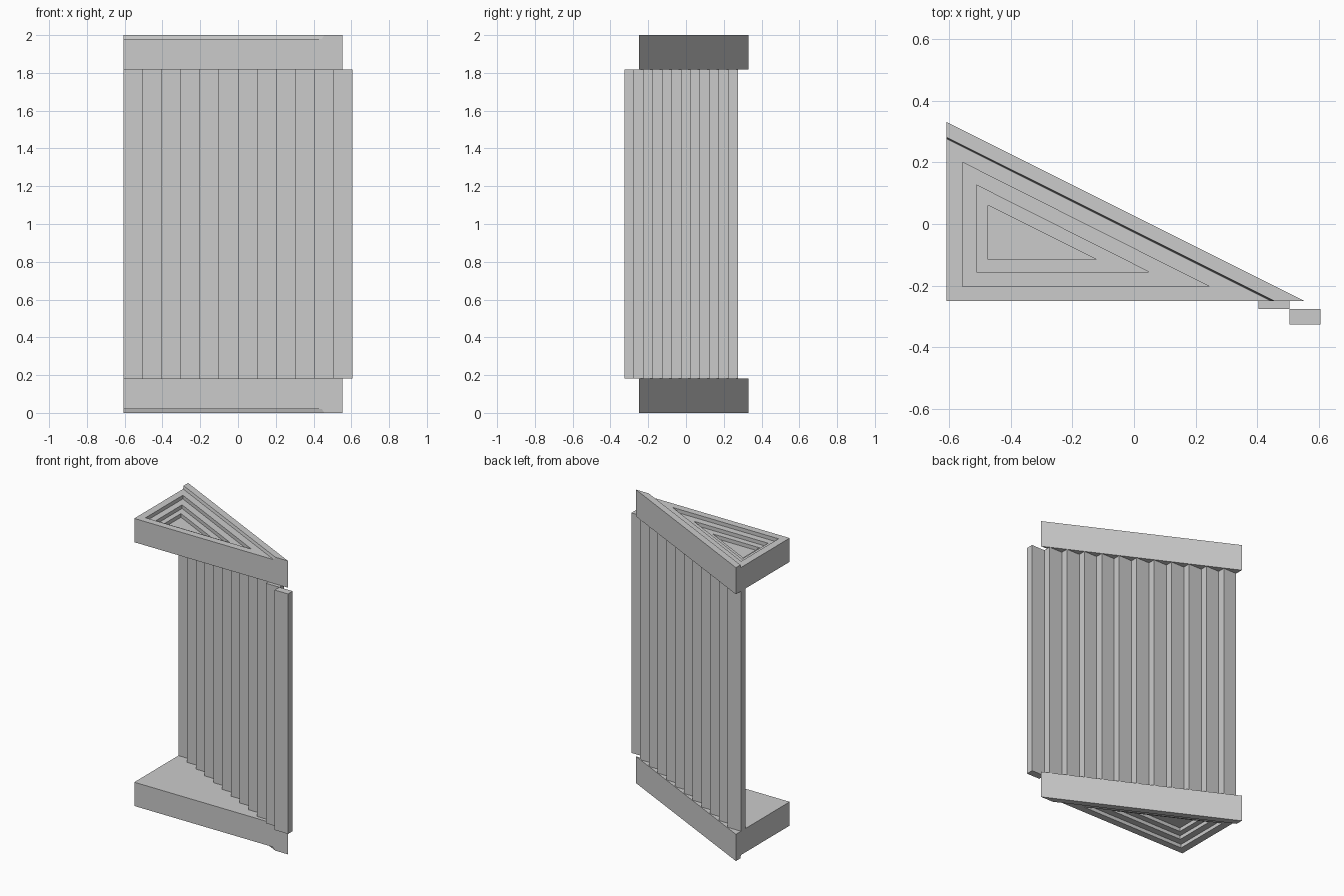
import bpy, bmesh

cube = bpy.data.objects.get("Cube")
if cube:
    bpy.data.objects.remove(cube, do_unlink=True)

GREY = (0.6, 0.6, 0.6, 1.0)
mat = bpy.data.materials.new("plain_grey")
mat.use_nodes = True
mat.diffuse_color = GREY
mat.node_tree.nodes["Principled BSDF"].inputs["Base Color"].default_value = GREY

LEFT, FRONT = -0.607, -0.25     # square corner of the triangular slabs
SLAB = 0.182                    # slab thickness including the lip
LIP = 0.02                      # lip height above the sunken field
STEP = 0.025                    # depth of each recessed tier


def finish(bm, name):
    bmesh.ops.recalc_face_normals(bm, faces=bm.faces)
    mesh = bpy.data.meshes.new(name)
    bm.to_mesh(mesh)
    bm.free()
    mesh.materials.append(mat)
    obj = bpy.data.objects.new(name, mesh)
    bpy.context.collection.objects.link(obj)
    return obj


def triangle(bm, x0, y0, x1, y1, z):
    """Right triangle: square corner, tip along x, tip along y."""
    return [bm.verts.new(p) for p in ((x0, y0, z), (x1, y0, z), (x0, y1, z))]


def bridge(bm, a, b):
    for i in range(3):
        j = (i + 1) % 3
        bm.faces.new((a[i], a[j], b[j], b[i]))


def slab(name, z_inner, z_outer):
    """Triangular slab with a lip on the long edge and stepped recesses outside."""
    bm = bmesh.new()
    d = 1 if z_outer > z_inner else -1
    z = z_outer - d * LIP
    base = triangle(bm, LEFT, FRONT, 0.553, 0.33, z_inner)
    rim = triangle(bm, LEFT, FRONT, 0.553, 0.33, z_outer)
    lip = triangle(bm, LEFT, FRONT, 0.457, 0.281, z_outer)
    field = triangle(bm, LEFT, FRONT, 0.445, 0.276, z)
    # Flat inner face, side walls and lip
    bm.faces.new(base)
    bm.faces.new((base[0], base[1], rim[1], lip[1], field[1], field[0]))
    bm.faces.new((base[0], base[2], rim[2], lip[2], field[2], field[0]))
    bm.faces.new((base[1], base[2], rim[2], rim[1]))
    bm.faces.new((rim[1], rim[2], lip[2], lip[1]))
    bm.faces.new((lip[1], lip[2], field[2], field[1]))
    bm.verts.remove(rim[0])
    bm.verts.remove(lip[0])
    # Nested triangular tiers
    outer = field
    for tier in ((-0.556, -0.202, 0.243, 0.2),
                 (-0.51, -0.156, 0.05, 0.126),
                 (-0.473, -0.115, -0.121, 0.061)):
        edge = triangle(bm, *tier, z)
        bridge(bm, outer, edge)
        z -= d * STEP
        outer = triangle(bm, *tier, z)
        bridge(bm, edge, outer)
    bm.faces.new(outer)
    finish(bm, name)


slab("bottom_slab", SLAB, 0)
slab("top_slab", 2 - SLAB, 2)

# Staggered vertical slats following the long edge
COUNT, WIDTH, DEPTH = 12, 0.101, 0.05
for i in range(COUNT):
    bm = bmesh.new()
    bmesh.ops.create_cube(bm, size=1)
    bmesh.ops.scale(bm, vec=(WIDTH, DEPTH, 2 - 2 * SLAB), verts=bm.verts)
    x = LEFT + (i + 0.5) * WIDTH
    y = 0.275 - (i + 0.5) * DEPTH
    bmesh.ops.translate(bm, vec=(x, y, 1), verts=bm.verts)
    finish(bm, f"slat_{i + 1}")
